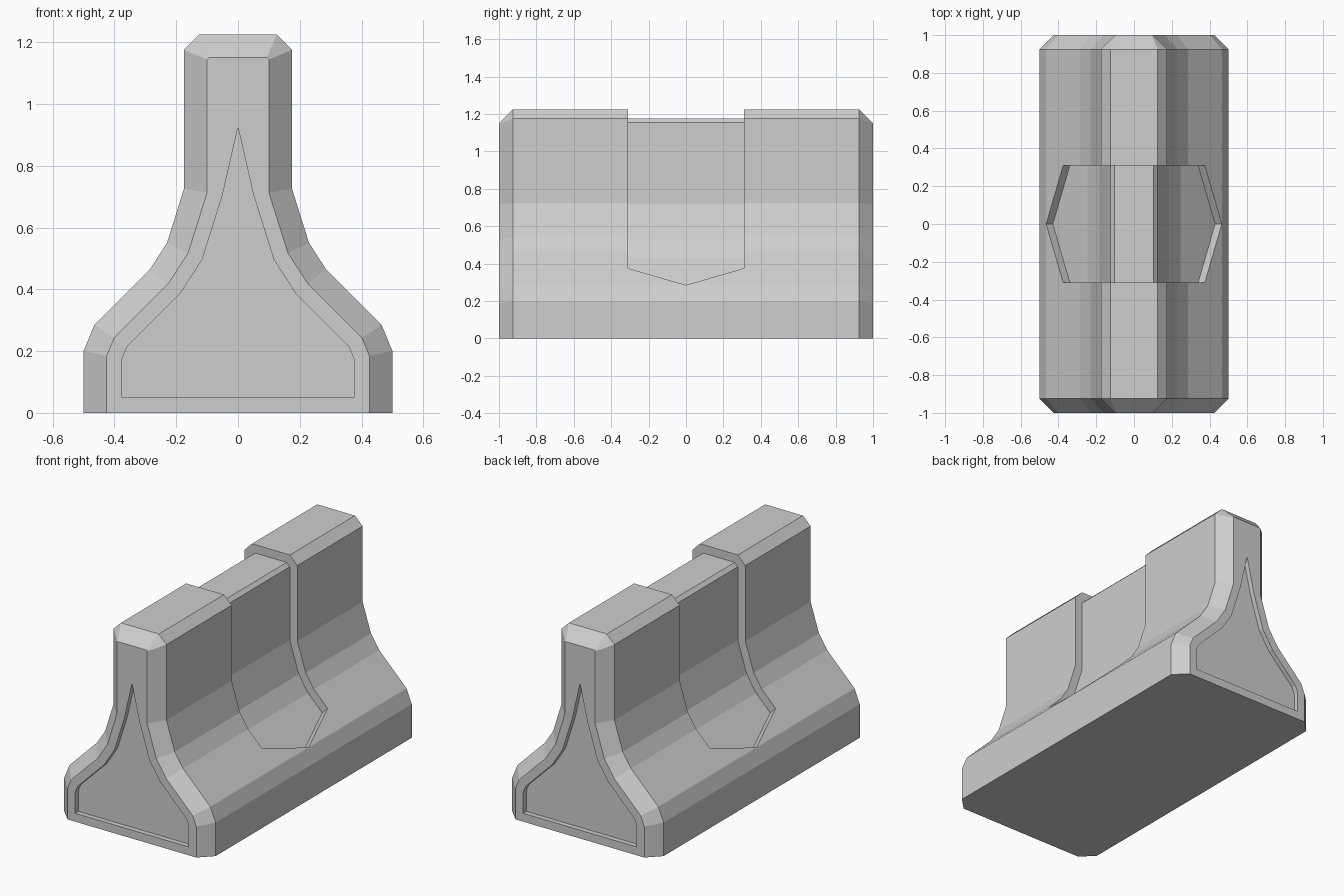
import bpy
import bmesh
from mathutils import Vector

if "Cube" in bpy.data.objects:
    bpy.data.objects.remove(bpy.data.objects["Cube"], do_unlink=True)

concrete = bpy.data.materials.new("concrete_grey")
concrete.use_nodes = True
GREY = (0.62, 0.62, 0.62, 1)
concrete.diffuse_color = GREY
concrete.node_tree.nodes["Principled BSDF"].inputs["Base Color"].default_value = GREY


def mirrored(half):
    """Continue a right-hand outline down the left side."""
    return half + [(-x, z) for x, z in reversed(half)]


def inset(path, dist):
    """Offset an open outline inward with mitred corners."""
    pts = [Vector(p) for p in path]
    normals = []
    for a, b in zip(pts, pts[1:]):
        d = (b - a).normalized()
        normals.append(Vector((-d.y, d.x)))
    result = []
    for i, p in enumerate(pts):
        n1 = normals[max(i - 1, 0)]
        n2 = normals[min(i, len(normals) - 1)]
        result.append(tuple(p + (n1 + n2) * dist / (1 + n1.dot(n2))))
    return result


def make_object(name, bm):
    bmesh.ops.recalc_face_normals(bm, faces=bm.faces[:])
    mesh = bpy.data.meshes.new(name)
    bm.to_mesh(mesh)
    bm.free()
    mesh.materials.append(concrete)
    obj = bpy.data.objects.new(name, mesh)
    bpy.context.scene.collection.objects.link(obj)
    return obj


def loft(name, sections):
    """Skin outlines placed along y, with capped ends."""
    bm = bmesh.new()
    rings = [[bm.verts.new((x, y, z)) for x, z in path] for y, path in sections]
    for r, s in zip(rings, rings[1:]):
        for i in range(len(r)):
            j = (i + 1) % len(r)
            bm.faces.new((r[i], r[j], s[j], s[i]))
    bm.faces.new(rings[0])
    bm.faces.new(rings[-1])
    return make_object(name, bm)


def saddle_block(name, path, tip, half_width, depth):
    """Thick band wrapped over the barrier, pointed at both lower ends."""
    bm = bmesh.new()
    slope = Vector((-1, -1)).normalized()
    outlines = []
    for d in (depth, -depth):
        pts = inset(path, d)
        edge = Vector(tip) + slope * d
        front = [bm.verts.new((x, -half_width, z)) for x, z in pts]
        back = [bm.verts.new((x, half_width, z)) for x, z in pts]
        right = bm.verts.new((edge.x, 0, edge.y))
        left = bm.verts.new((-edge.x, 0, edge.y))
        for i in range(len(pts) - 1):
            bm.faces.new((front[i], front[i + 1], back[i + 1], back[i]))
        bm.faces.new((right, front[0], back[0]))
        bm.faces.new((left, back[-1], front[-1]))
        outlines.append([right] + front + [left] + back[::-1])
    # Side walls between the inner and outer skins
    inner, outer = outlines
    for i in range(len(inner)):
        j = (i + 1) % len(inner)
        bm.faces.new((inner[i], inner[j], outer[j], outer[i]))
    return make_object(name, bm)


def carve(target, cutter):
    cutter.hide_render = True
    mod = target.modifiers.new("carve", "BOOLEAN")
    mod.operation = "DIFFERENCE"
    mod.solver = "EXACT"
    mod.object = cutter
    bpy.context.view_layer.objects.active = target
    bpy.ops.object.modifier_apply(modifier=mod.name)
    bpy.data.objects.remove(cutter, do_unlink=True)


# Barrier body with chamfered ends
half = [(0.5, 0), (0.5, 0.2), (0.465, 0.285), (0.285, 0.465),
        (0.23, 0.55), (0.175, 0.725), (0.175, 1.175), (0.125, 1.225)]
outline = mirrored(half)
end_outline = inset(outline, 0.075)
barrier = loft("barrier_body", [(-1, end_outline), (-0.925, outline),
                                (0.925, outline), (1, end_outline)])

# Sunken band over the middle
band = mirrored([(0.375, 0.375)] + half[3:])
carve(barrier, saddle_block("band_cutter", band, half[2], 0.31, 0.05))

# Pointed recessed panel in each end
panel_half = inset(half, 0.125)[:6]
panel_half[0] = (panel_half[0][0], 0.05)
panel = panel_half + [(0, 0.925)] + [(-x, z) for x, z in reversed(panel_half)]
for side in (-1, 1):
    carve(barrier, loft("panel_cutter", [(side * 0.97, panel), (side * 1.1, panel)]))
